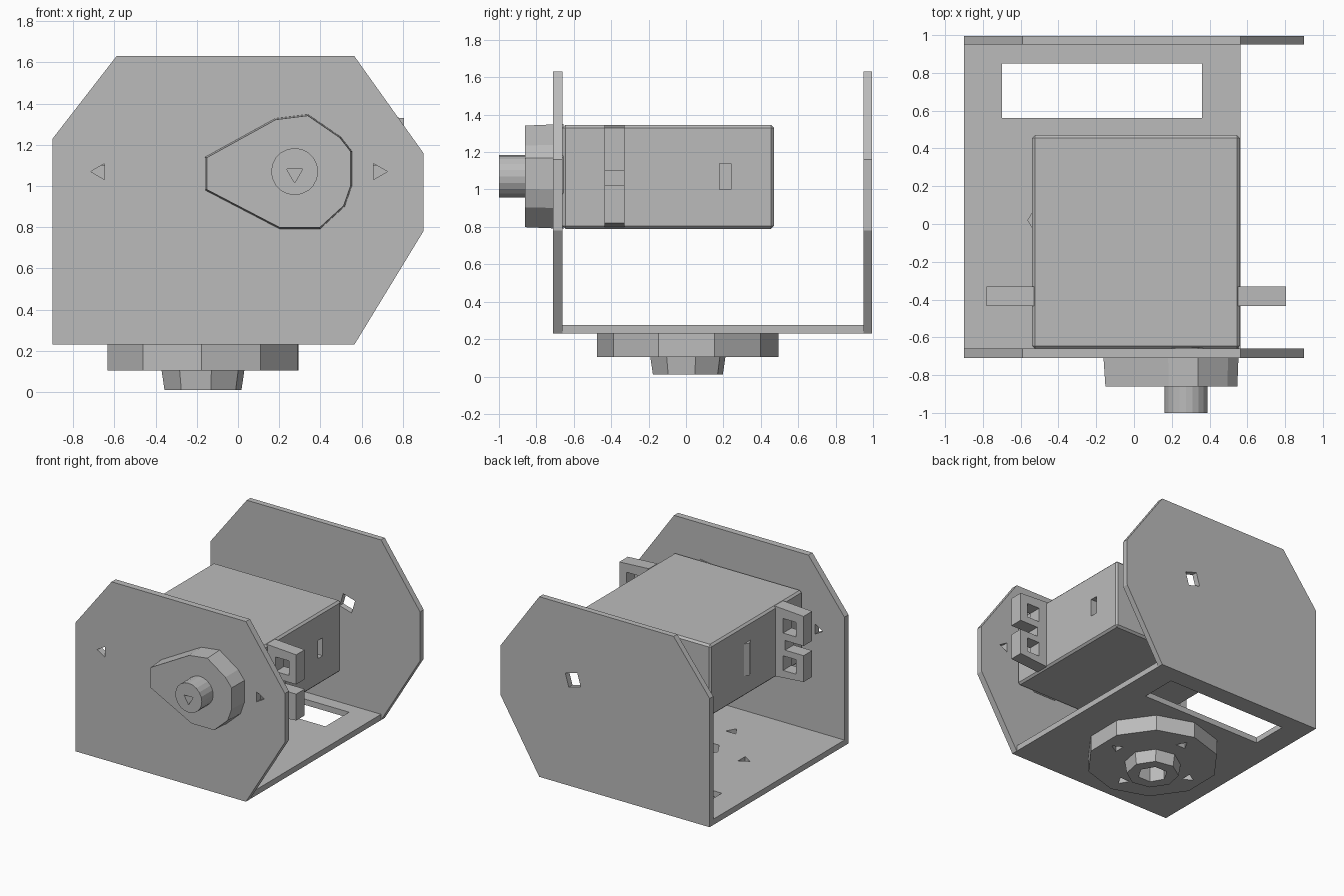
import bpy, bmesh, math
from mathutils import Vector

if "Cube" in bpy.data.objects:
    bpy.data.objects.remove(bpy.data.objects["Cube"])

grey = bpy.data.materials.new("plain_grey")
grey.use_nodes = True
COLOUR = (0.5, 0.5, 0.5, 1)
grey.diffuse_color = COLOUR
grey.node_tree.nodes["Principled BSDF"].inputs["Base Color"].default_value = COLOUR


def prism(name, outline, axis, lo, hi, taper=1.0):
    """Extrude a 2D outline along an axis; taper scales the low end."""
    place = {"x": lambda a, b, t: (t, a, b),
             "y": lambda a, b, t: (a, t, b),
             "z": lambda a, b, t: (a, b, t)}[axis]
    ca = sum(p[0] for p in outline) / len(outline)
    cb = sum(p[1] for p in outline) / len(outline)
    bm = bmesh.new()
    low = [bm.verts.new(place(ca + (a - ca) * taper, cb + (b - cb) * taper, lo)) for a, b in outline]
    high = [bm.verts.new(place(a, b, hi)) for a, b in outline]
    bm.faces.new(low)
    bm.faces.new(high)
    for i in range(len(outline)):
        j = (i + 1) % len(outline)
        bm.faces.new((low[i], low[j], high[j], high[i]))
    bmesh.ops.recalc_face_normals(bm, faces=bm.faces)
    mesh = bpy.data.meshes.new(name)
    bm.to_mesh(mesh)
    bm.free()
    mesh.materials.append(grey)
    obj = bpy.data.objects.new(name, mesh)
    bpy.context.collection.objects.link(obj)
    return obj


def rect(a0, a1, b0, b1):
    return [(a0, b0), (a1, b0), (a1, b1), (a0, b1)]


def ngon(a, b, r, n, turn=0.0):
    return [(a + r * math.cos(turn + math.tau * i / n),
             b + r * math.sin(turn + math.tau * i / n)) for i in range(n)]


def apply_mod(obj, mod):
    with bpy.context.temp_override(object=obj, active_object=obj):
        bpy.ops.object.modifier_apply(modifier=mod.name)


def cut(obj, outline, axis, lo, hi):
    """Cut a prism-shaped hole and discard the cutter."""
    cutter = prism("cutter", outline, axis, lo, hi)
    cutter.hide_render = True
    mod = obj.modifiers.new("hole", "BOOLEAN")
    mod.operation, mod.solver, mod.object = "DIFFERENCE", "EXACT", cutter
    bpy.context.view_layer.update()
    apply_mod(obj, mod)
    bpy.data.objects.remove(cutter)


SHAFT_X, SHAFT_Z = 0.275, 1.07
HUB_X, HUB_Y = -0.17, 0.01

# Bracket: two clipped side plates on a flat base
plate = [(-0.9, 0.23), (0.565, 0.23), (0.9, 0.78), (0.9, 1.16),
         (0.565, 1.63), (-0.59, 1.63), (-0.9, 1.23)]
front_plate = prism("front_plate", plate, "y", -0.71, -0.66)
for x, turn in ((-0.67, math.pi), (0.68, 0)):
    cut(front_plate, ngon(x, 1.07, 0.045, 3, turn), "y", -0.8, -0.6)
back_plate = prism("back_plate", plate, "y", 0.95, 0.995)
cut(back_plate, ngon(SHAFT_X, 1.06, 0.075, 4, 0.5), "y", 0.9, 1.1)
base_plate = prism("base_plate", rect(-0.9, 0.565, -0.66, 0.95), "z", 0.23, 0.275)
cut(base_plate, rect(-0.7, 0.36, 0.56, 0.85), "z", 0.1, 0.4)

# Round horn and hub under the base
horn_disc = prism("horn_disc", ngon(HUB_X, HUB_Y, 0.485, 10, 0.3), "z", 0.105, 0.23)
horn_hub = prism("horn_hub", ngon(HUB_X, HUB_Y, 0.205, 8, 0.2), "z", 0.01, 0.105, 0.93)
for part in (base_plate, horn_disc):
    for i in range(4):
        angle = i * math.pi / 2
        cut(part, ngon(HUB_X + 0.34 * math.cos(angle), HUB_Y + 0.34 * math.sin(angle),
                       0.05, 3, angle), "z", 0.0, 0.4)
for part in (base_plate, horn_disc, horn_hub):
    cut(part, ngon(HUB_X, HUB_Y, 0.11, 6), "z", -0.1, 0.4)

# Motor body with softened edges and a side slot
motor_body = prism("motor_body", rect(-0.54, 0.56, 0.79, 1.345), "y", -0.66, 0.47)
bevel = motor_body.modifiers.new("edge", "BEVEL")
bevel.width, bevel.segments = 0.015, 1
apply_mod(motor_body, bevel)
cut(motor_body, rect(0.18, 0.24, 1.0, 1.14), "x", 0.5, 0.7)
prism("side_rib", [(-0.54, -0.02), (-0.565, 0.02), (-0.54, 0.06)], "z", 0.95, 1.2)

# Mounting ears: notched at the tip, with two screw holes each
for side, root, tip in (("left", 0.55, 0.805), ("right", -0.53, -0.78)):
    s = 1 if tip > 0 else -1
    ear = prism(side + "_mounting_ear",
                [(root, 0.8), (tip, 0.82), (tip, 1.33), (root, 1.345)], "y", -0.435, -0.33)
    cut(ear, rect(*sorted((tip - s * 0.16, tip + s * 0.1)), 1.025, 1.1), "y", -0.6, -0.2)
    for z in (0.92, 1.21):
        cut(ear, ngon(tip - s * 0.12, z, 0.08, 4, math.pi / 4), "y", -0.6, -0.2)

# Gear housing poking through the front plate
housing = [(-0.165, 0.98), (-0.165, 1.14), (0.18, 1.33), (0.34, 1.35), (0.5, 1.24),
           (0.555, 1.17), (0.555, 1.0), (0.52, 0.9), (0.4, 0.79), (0.2, 0.79)]
prism("gear_housing", housing, "y", -0.86, -0.655, 0.97)

# Output shaft with a screw hole
output_shaft = prism("output_shaft", ngon(SHAFT_X, SHAFT_Z, 0.114, 20), "y", -1.0, -0.85)
cut(output_shaft, ngon(SHAFT_X, SHAFT_Z - 0.01, 0.045, 3, -math.pi / 2), "y", -1.1, -0.88)
